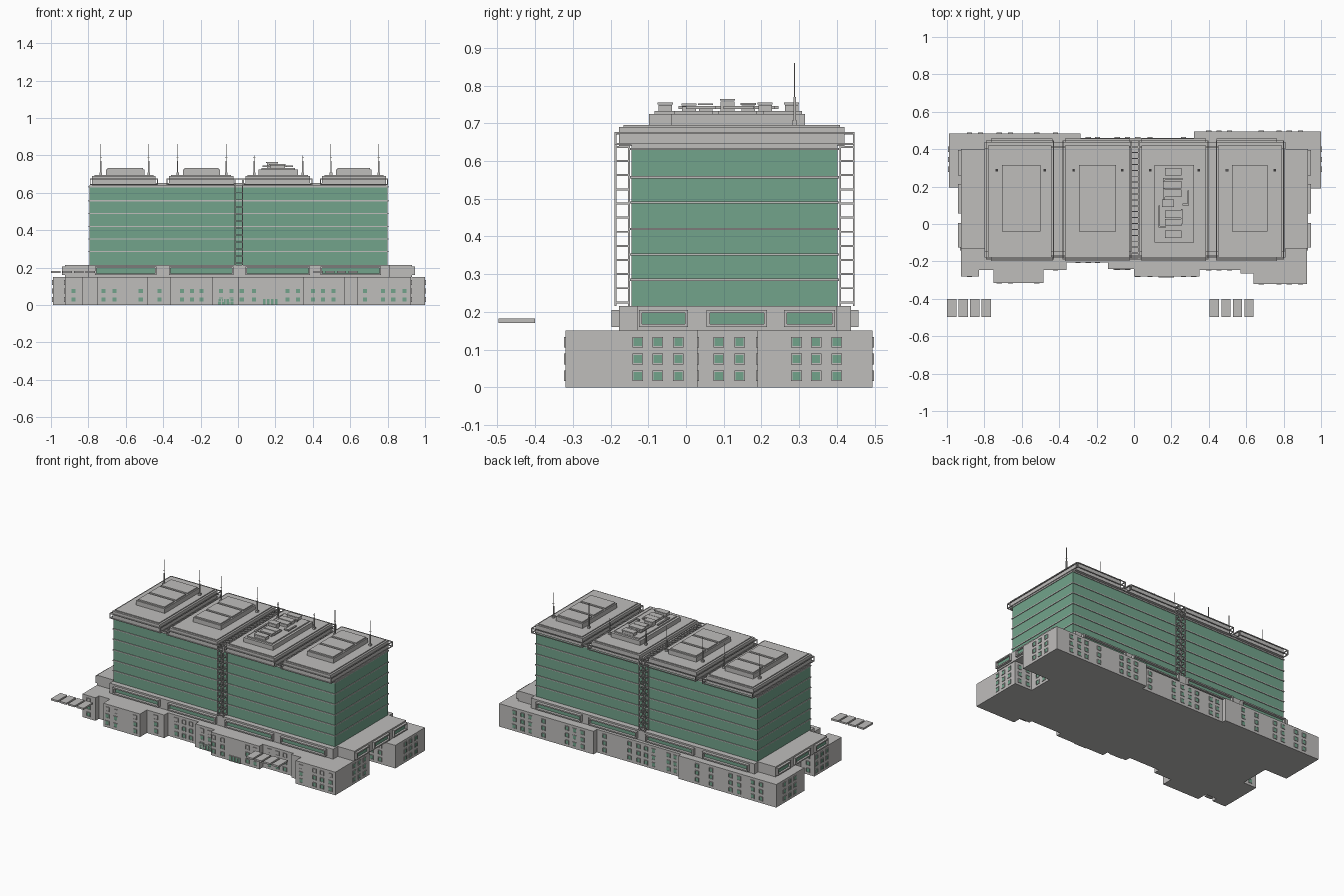
import bpy, bmesh
from mathutils import Matrix, Vector

cube = bpy.data.objects.get("Cube")
if cube:
    bpy.data.objects.remove(cube, do_unlink=True)


def material(name, rgb):
    m = bpy.data.materials.new(name)
    m.use_nodes = True
    m.diffuse_color = (*rgb, 1)
    m.node_tree.nodes["Principled BSDF"].inputs["Base Color"].default_value = (*rgb, 1)
    return m


concrete = material("concrete grey", (0.52, 0.51, 0.5))
glass = material("glass green", (0.17, 0.37, 0.26))


def finish(name, bm, mat):
    mesh = bpy.data.meshes.new(name)
    bmesh.ops.recalc_face_normals(bm, faces=bm.faces)
    bm.to_mesh(mesh)
    bm.free()
    mesh.materials.append(mat)
    obj = bpy.data.objects.new(name, mesh)
    bpy.context.collection.objects.link(obj)
    return obj


def boxes(name, mat, items):
    """One object from boxes given as (x0, x1, y0, y1, z0, z1)."""
    bm = bmesh.new()
    for x0, x1, y0, y1, z0, z1 in items:
        place = Matrix.Translation(((x0 + x1) / 2, (y0 + y1) / 2, (z0 + z1) / 2))
        size = Matrix.Diagonal((abs(x1 - x0), abs(y1 - y0), abs(z1 - z0), 1))
        bmesh.ops.create_cube(bm, size=1, matrix=place @ size)
    return finish(name, bm, mat)


def wall_box(side, wall, a0, a1, z0, z1, out):
    """Box on a wall that faces front, back, right or left."""
    if side in ("front", "back"):
        return (a0, a1, wall, wall + (out if side == "back" else -out), z0, z1)
    return (wall, wall + (out if side == "left" else -out), a0, a1, z0, z1)


def framed(side, wall, a0, a1, z0, z1, border, out):
    """Four frame bars and the pane they surround."""
    bars = [(a0, a1, z0, z0 + border), (a0, a1, z1 - border, z1),
            (a0, a0 + border, z0, z1), (a1 - border, a1, z0, z1)]
    frame = [wall_box(side, wall, *b, out) for b in bars]
    return frame, wall_box(side, wall, a0 + border, a1 - border, z0 + border, z1 - border, 0.002)


# Stepped lower storeys
outline = [(-.925, -.28), (-.83, -.28), (-.83, -.245), (-.75, -.245), (-.75, -.315),
           (-.485, -.315), (-.485, -.245), (-.36, -.245), (-.36, -.205), (-.14, -.205),
           (-.14, -.24), (0, -.24), (0, -.28), (.35, -.28), (.35, -.245), (.57, -.245),
           (.57, -.265), (.64, -.265), (.64, -.32), (.925, -.32), (.925, .03), (.8, .03),
           (.8, .19), (1, .19), (1, .495), (.32, .495), (.32, .46), (-.285, .46),
           (-.285, .485), (-.99, .485), (-.99, .195), (-.83, .195), (-.83, 0), (-.925, 0)]
bm = bmesh.new()
face = bm.faces.new([bm.verts.new((x, y, 0)) for x, y in outline])
top = bmesh.ops.extrude_face_region(bm, geom=[face])
bmesh.ops.translate(bm, vec=Vector((0, 0, .15)),
                    verts=[v for v in top["geom"] if isinstance(v, bmesh.types.BMVert)])
finish("lower_storeys", bm, concrete)

# Small windows on every outer wall of the lower storeys
across = [-.88, -.82, -.72, -.66, -.52, -.42, -.3, -.245, -.195, -.09, -.035, .02, .085,
          .265, .32, .4, .455, .51, .68, .775, .83, .89]
along = [-.128, -.075, -.02, .087, .142, .293, .345, .4]
frames, panes, blinds = [], [], []
for (xa, ya), (xb, yb) in zip(outline, outline[1:] + outline[:1]):
    if abs(xa - xb) + abs(ya - yb) < .06:
        continue
    if ya == yb:
        side, wall, lo, hi, spots = ("front" if xb > xa else "back"), ya, xa, xb, across
    else:
        side, wall, lo, hi, spots = ("left" if yb > ya else "right"), xa, ya, yb, along
    lo, hi = min(lo, hi), max(lo, hi)
    for s in spots:
        if not lo + .015 < s < hi - .015:
            continue
        for row in range(3):
            z = .03 + row * .045
            frame, pane = framed(side, wall, s - .014, s + .014, z - .014, z + .014, .003, .004)
            frames += frame
            (blinds if row == 2 and side == "front" else panes).append(pane)
boxes("window_frames", concrete, frames)
boxes("window_panes", glass, panes)
boxes("window_blinds", concrete, blinds)

# Entrance doors
doors, jambs = [], []
for wall, a, b in ((-.24, -.11, -.02), (-.28, .13, .215)):
    for i in range(4):
        w = (b - a) / 4
        frame, pane = framed("front", wall, a + i * w, a + (i + 1) * w, 0, .036, .003, .005)
        jambs += frame
        doors.append(pane)
boxes("door_frames", concrete, jambs)
boxes("doors", glass, doors)

# Podium with long framed windows
boxes("podium", concrete, [(-.925, .93, -.13, .4, .15, .215), (-.8, .81, -.178, .438, .15, .215)])
frames, panes = [], []
for a, b in ((-.765, -.435), (-.37, -.025), (.04, .385), (.44, .765)):
    for side, wall in (("front", -.178), ("back", .438)):
        frame, pane = framed(side, wall, a, b, .16, .205, .008, .02)
        frames += frame
        panes.append(pane)
for a, b in ((-.125, .005), (.055, .215), (.26, .395)):
    for side, wall in (("right", -.925), ("left", .93)):
        frame, pane = framed(side, wall, a, b, .16, .205, .008, .015)
        frames += frame
        panes.append(pane)
boxes("podium_window_frames", concrete, frames)
boxes("podium_windows", glass, panes)

# Glass tower with thin floor bands and a roof cap
boxes("tower", glass, [(-.795, .8, -.145, .402, .215, .635)])
boxes("floor_bands", concrete,
      [(-.799, .804, -.149, .406, z - .003, z + .003) for z in (.285, .352, .42, .49, .557, .632)])
boxes("tower_cap", concrete, [(-.795, .8, -.145, .402, .635, .642)])

# Four roof blocks, each with a railing, three hatches and two masts
t = .0025
slabs, rails, plinths, masts = [], [], [], []
roofs = [(-.79, -.43, -.705, -.5, -.04), (-.38, -.015, -.295, -.095, -.04),
         (.03, .395, .11, .32, -.098), (.44, .8, .525, .715, -.04)]
for a, b, p, q, front in roofs:
    slabs += [(a + .01, b - .01, -.178, .42, .64, .69), (a + .022, b - .022, -.166, .408, .69, .696)]
    for z in (.645, .674):
        rails += [(a, b, y - t, y + t, z - t, z + t) for y in (-.187, .445)]
        rails += [(x - t, x + t, -.187, .445, z - t, z + t) for x in (a, b)]
    rails += [(x - t, x + t, y - t, y + t, .642, .676) for x in (a, b) for y in (-.187, .445)]
    plinths.append((p, q, front, .315, .69, .725))
    step = (.315 - front) / 3
    if front > -.05:
        plinths += [(p + .008, q - .008, front + i * step + .008, front + (i + 1) * step - .008,
                     .72, .733) for i in range(3)]
    else:
        plinths.append((p + .015, q - .015, front + .015, .3, .72, .733))
    tip = .8 if a == .03 else .86
    for x in (a + .057, b - .048):
        for r, z0, z1 in ((.007, .69, .708), (.0035, .7, .77), (.0015, .76, tip)):
            masts.append((x - r, x + r, .288 - r, .288 + r, z0, z1))
        masts.append((x - .006, x + .006, .287, .289, .785, .788))
boxes("roof_blocks", concrete, slabs)
boxes("roof_railings", concrete, rails)
boxes("roof_hatches", concrete, plinths)
boxes("masts", concrete, masts)

# Small links between neighbouring roof blocks
boxes("roof_links", concrete, [(left[1] - .01, right[0] + .01, y - .004, y + .004, .64, .652)
                               for left, right in zip(roofs, roofs[1:]) for y in (-.17, .41)])

# Cooling units and ducts on one roof
units = []
for y, x0, x1, z in ((-.055, .17, .25, .755), (.008, .17, .25, .752), (.052, .17, .25, .753),
                     (.11, .155, .21, .765), (.165, .17, .25, .754), (.21, .16, .25, .755),
                     (.28, .17, .25, .755)):
    units += [(x0, x1, y - .018, y + .018, .73, z - .007),
              (x0 - .004, x1 + .004, y - .02, y + .02, z - .005, z)]
boxes("cooling_units", concrete, units)
boxes("roof_ducts", concrete, [
    (.13, .14, -.02, .1, .738, .746), (.13, .17, -.02, -.01, .738, .746),
    (.155, .165, .13, .245, .738, .746), (.155, .26, .235, .245, .738, .746),
    (.26, .29, .1, .11, .738, .746), (.285, .295, .1, .18, .738, .746),
    (.25, .26, 0, .08, .738, .746)])

# Ladder cages up both faces at the middle and across the roof
cage = []
sides, rungs = (-.015, .025), [.225 + i * .0375 for i in range(13)]
for outer, inner in ((-.187, -.151), (.445, .409)):
    for x in sides:
        cage += [(x - t, x + t, y - t, y + t, .215, .676) for y in (outer, inner)]
        cage += [(x - t, x + t, outer, inner, z - t, z + t) for z in rungs]
    cage += [(*sides, y - t, y + t, z - t, z + t) for z in rungs for y in (outer, inner)]
cage += [(x - t, x + t, -.187, .445, .671, .676) for x in sides]
cage += [(*sides, -.187 + i * .0316 - t, -.187 + i * .0316 + t, .671, .676) for i in range(21)]
boxes("ladder_cage", concrete, cage)

# Floating canopy slabs in front
boxes("canopy_slabs", concrete, [(x + i * .0615, x + i * .0615 + .05, -.497, -.4, .171, .182)
                                 for x in (-1, .405) for i in range(4)])
